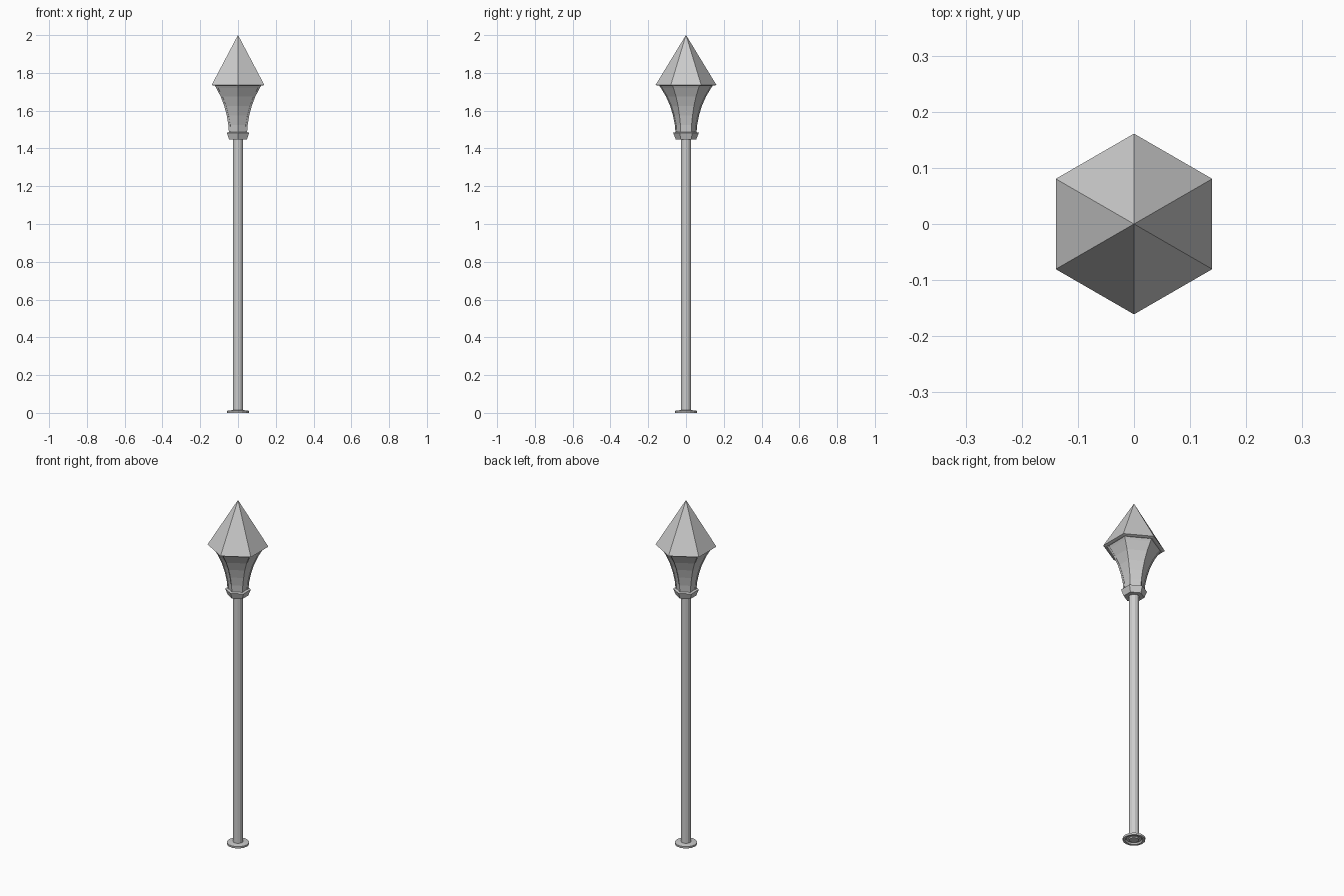
import bpy, bmesh, math
from mathutils import Vector

if "Cube" in bpy.data.objects:
    bpy.data.objects.remove(bpy.data.objects["Cube"])


def direction(i, sides):
    a = math.pi / 2 + 2 * math.pi * i / sides
    return Vector((math.cos(a), math.sin(a), 0))


def finish(name, bm):
    bmesh.ops.remove_doubles(bm, verts=bm.verts, dist=1e-5)
    bmesh.ops.recalc_face_normals(bm, faces=bm.faces)
    mesh = bpy.data.meshes.new(name)
    bm.to_mesh(mesh)
    bm.free()
    obj = bpy.data.objects.new(name, mesh)
    bpy.context.collection.objects.link(obj)
    return obj


def skin(bm, rings):
    n = len(rings[0])
    rows = [[bm.verts.new(p) for p in ring] for ring in rings]
    for a, b in zip(rows, rows[1:]):
        for i in range(n):
            j = (i + 1) % n
            bm.faces.new((a[i], a[j], b[j], b[i]))
    for row in (rows[0], rows[-1]):
        bm.faces.new(row)


def lathe(name, profile, sides=6):
    bm = bmesh.new()
    skin(bm, [[direction(i, sides) * r + Vector((0, 0, z)) for i in range(sides)]
              for r, z in profile])
    return finish(name, bm)


# Round foot flange with a hollow underside
lathe("foot_flange", [(0.026, 0.008), (0.040, 0.008), (0.046, 0.0), (0.058, 0.0),
                      (0.059, 0.011), (0.026, 0.015)], 16)

# Slender pole
lathe("pole", [(0.0265, 0.0), (0.0265, 1.46)], 12)

# Hexagonal collar under the lantern
lathe("collar", [(0.054, 1.447), (0.068, 1.483), (0.058, 1.486)])

# Flared lantern panels
flare = [(0.055, 1.475), (0.059, 1.525), (0.069, 1.575), (0.084, 1.625),
         (0.106, 1.675), (0.133, 1.720), (0.144, 1.736)]
lathe("lantern_panels", [(r - 0.003, z) for r, z in flare])

# Corner bars following the flare
bar_width = 0.011
for k in range(6):
    out, left, right = direction(k, 6), direction(k - 1, 6), direction(k + 1, 6)
    bm = bmesh.new()
    rings = []
    for r, z in flare:
        up = Vector((0, 0, z))
        rings.append([out * r + up,
                      out * r + (left - out) * bar_width + up,
                      out * (r - 0.015) + up,
                      out * r + (right - out) * bar_width + up])
    skin(bm, rings)
    finish("corner_bar_%d" % (k + 1), bm)

# Pointed six-sided roof
lathe("roof", [(0.148, 1.732), (0.161, 1.736), (0.0005, 2.0)])
